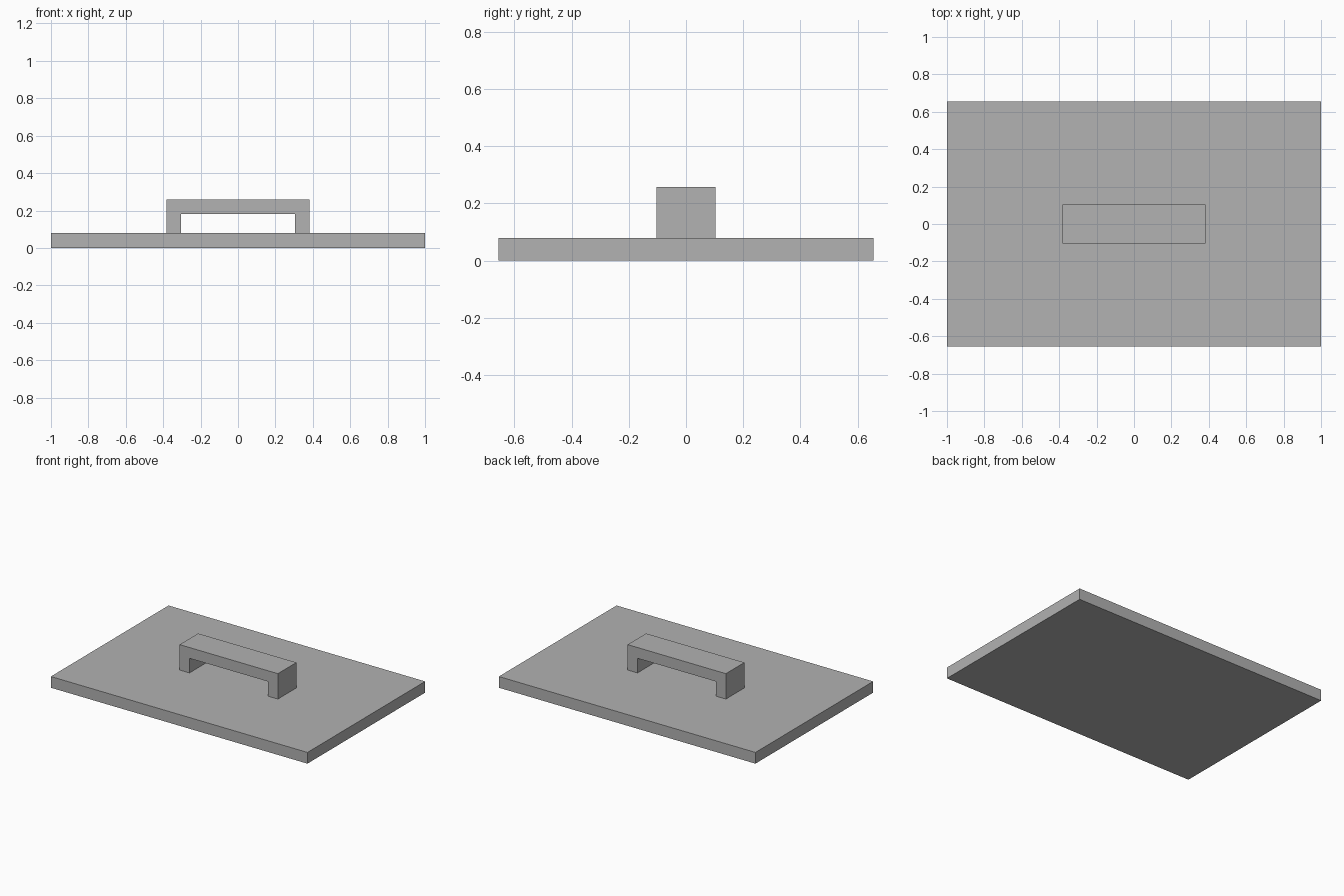
import bpy
import bmesh

cube = bpy.data.objects.get("Cube")
if cube:
    bpy.data.objects.remove(cube, do_unlink=True)

# Single plain grey
GREY = (0.445, 0.445, 0.445, 1.0)
grey = bpy.data.materials.new("plain grey")
grey.use_nodes = True
grey.diffuse_color = GREY
for node in grey.node_tree.nodes:
    if node.type == 'BSDF_PRINCIPLED':
        node.inputs["Base Color"].default_value = GREY


def extrude_profile(name, profile, half_depth):
    """Extrude a closed (x, z) outline evenly along y."""
    bm = bmesh.new()
    face = bm.faces.new([bm.verts.new((x, -half_depth, z)) for x, z in profile])
    result = bmesh.ops.extrude_face_region(bm, geom=[face])
    verts = [g for g in result["geom"] if isinstance(g, bmesh.types.BMVert)]
    bmesh.ops.translate(bm, verts=verts, vec=(0, 2 * half_depth, 0))
    bmesh.ops.recalc_face_normals(bm, faces=bm.faces)
    mesh = bpy.data.meshes.new(name)
    bm.to_mesh(mesh)
    bm.free()
    mesh.materials.append(grey)
    obj = bpy.data.objects.new(name, mesh)
    bpy.context.collection.objects.link(obj)
    return obj


def mirrored(half):
    """Complete a right-hand outline with its left-hand mirror."""
    return half + [(-x, z) for x, z in reversed(half)]


PLATE_TOP = 0.079

# Flat base plate
extrude_profile("base_plate", mirrored([(1.0, 0.0), (1.0, PLATE_TOP)]), 0.655)

# Bridge-shaped handle: two legs and a crossbar
extrude_profile("handle", mirrored([
    (0.306, 0.182), (0.306, PLATE_TOP), (0.383, PLATE_TOP), (0.383, 0.258),
]), 0.103)
